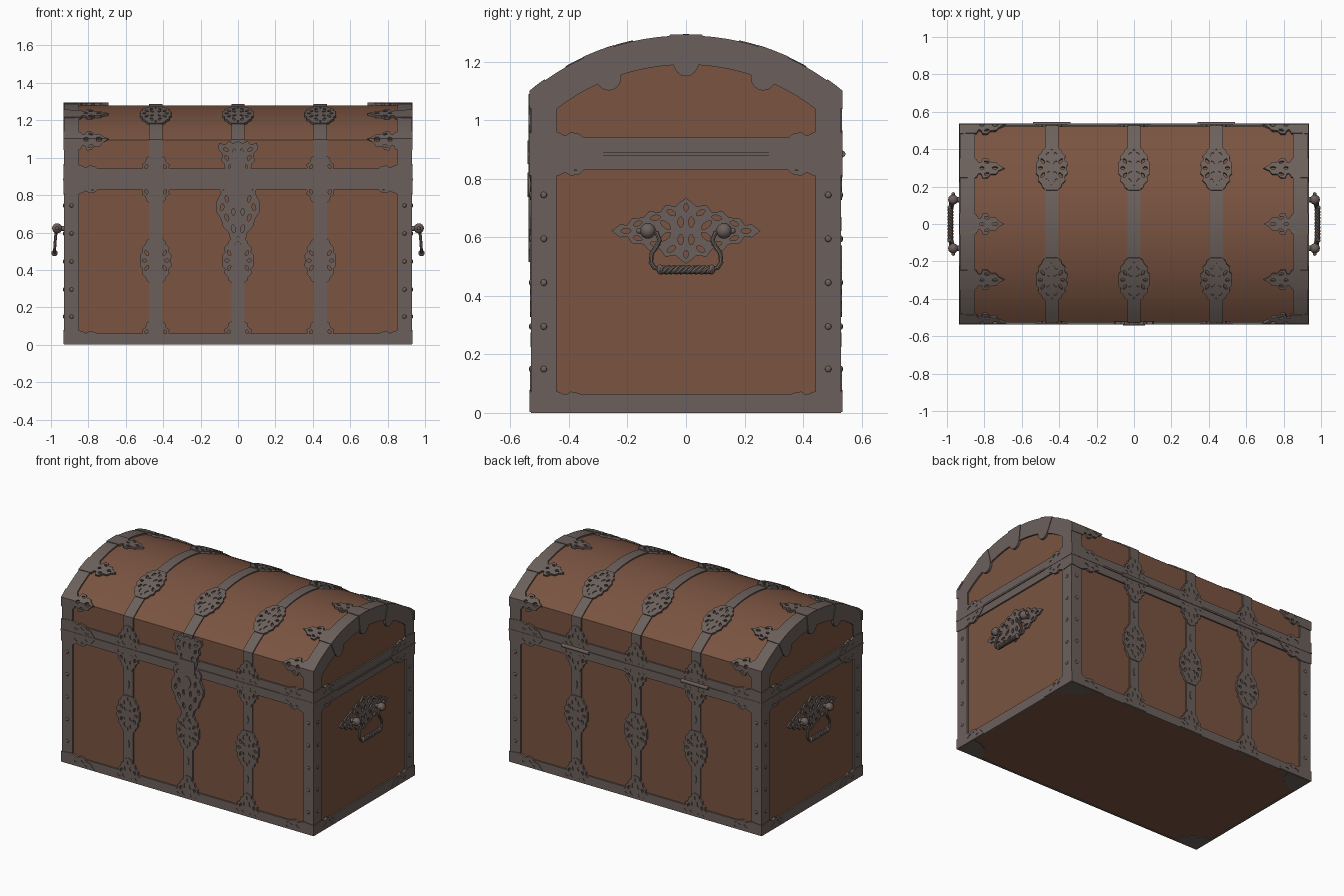
import bpy, bmesh, math
from mathutils import Vector, Matrix
from mathutils.geometry import tessellate_polygon

if "Cube" in bpy.data.objects:
    bpy.data.objects.remove(bpy.data.objects["Cube"])

# Main dimensions of the wooden core
HX, HY, EAVE, TOP = 0.92, 0.52, 1.095, 1.28
RISE = TOP - EAVE
R = (HY ** 2 + RISE ** 2) / (2 * RISE)
ZC = TOP - R
HALF = math.asin(HY / R)
A = R * HALF


def material(name, rgb):
    m = bpy.data.materials.new(name)
    m.diffuse_color = (*rgb, 1)
    m.use_nodes = True
    m.node_tree.nodes["Principled BSDF"].inputs["Base Color"].default_value = m.diffuse_color
    return m


WOOD = material("brown_wood", (0.195, 0.088, 0.053))
IRON = material("grey_iron", (0.148, 0.117, 0.106))


def finish(name, bm, mat):
    me = bpy.data.meshes.new(name)
    bm.to_mesh(me)
    bm.free()
    me.materials.append(mat)
    ob = bpy.data.objects.new(name, me)
    bpy.context.collection.objects.link(ob)
    return ob


# Surface maps: (u, v, height) -> point
def over(u, t, h):
    """Wraps around front, vaulted top and back; t is length from the ridge."""
    k = 1 if t > 0 else -1
    if abs(abs(t) - A) < 1e-4:
        return Vector((u, k * (HY + h), EAVE + 0.475 * h))
    if abs(t) < A:
        return Vector((u, (R + h) * math.sin(t / R), ZC + (R + h) * math.cos(t / R)))
    return Vector((u, k * (HY + h), EAVE + A - abs(t)))


def end_map(s):
    return lambda y, z, h: Vector((s * (HX + h), y, z))


def end_polar(s):
    return lambda u, v, h: Vector((s * (HX + h), (R + v) * math.sin(u / R), ZC + (R + v) * math.cos(u / R)))


def under(u, v, h):
    return Vector((u, v, 0.004 - h))


def wall_t(k, z):
    return k * (A + EAVE - z)


# Flat shapes: (outline, holes)
def sym(half):
    """Mirrors a right-hand half outline, listed bottom to top."""
    return half + [(-x, y) for x, y in reversed(half) if x > 1e-6]


def quad_sym(q):
    up = sym(q)
    return up + [(x, -y) for x, y in reversed(up) if y > 1e-6]


def lens(cx, cy, a, b, rot=0):
    pts = []
    for i in range(10):
        w = math.tau * i / 10
        x, y = a * math.cos(w), b * math.sin(w) * abs(math.sin(w)) ** 0.5
        c, s = math.cos(math.radians(rot)), math.sin(math.radians(rot))
        pts.append((cx + x * c - y * s, cy + x * s + y * c))
    return pts


def mirror_holes(holes, both=False):
    out = []
    for x, y, a, b, r in holes:
        out.append(lens(x, y, a, b, r))
        if x:
            out.append(lens(-x, y, a, b, -r))
        if both and y:
            out.append(lens(x, -y, a, b, -r))
            if x:
                out.append(lens(-x, -y, a, b, r))
    return out


def rect(u0, u1, v0, v1):
    return [(u0, v0), (u1, v0), (u1, v1), (u0, v1)]


def place(shape, u0, v0, su=1, sv=1):
    f = lambda loop: [(u0 + su * x, v0 + sv * y) for x, y in loop]
    return f(shape[0]), [f(h) for h in shape[1]]


def plates(name, items, mat=IRON):
    """Builds thin plates from (shape, map, low, high) items as one object."""
    main = bmesh.new()
    for (outline, holes), fmap, h0, h1 in items:
        bm = bmesh.new()
        loops = [[Vector((x, y, 0)) for x, y in lp] for lp in [outline] + holes]
        flat = [p for lp in loops for p in lp]
        lo = [bm.verts.new((p.x, p.y, h0)) for p in flat]
        hi = [bm.verts.new((p.x, p.y, h1)) for p in flat]
        for a, b, c in tessellate_polygon(loops):
            if abs((flat[b] - flat[a]).cross(flat[c] - flat[a]).z) > 1e-10:
                bm.faces.new((hi[a], hi[b], hi[c]))
                bm.faces.new((lo[c], lo[b], lo[a]))
        base = 0
        for lp in loops:
            n = len(lp)
            for i in range(n):
                a, b = base + i, base + (i + 1) % n
                bm.faces.new((lo[a], lo[b], hi[b], hi[a]))
            base += n
        if fmap is over:
            vs = [p.y for p in flat]
            for c in [A * i / 12 for i in range(-12, 13)]:
                if min(vs) < c < max(vs):
                    bmesh.ops.bisect_plane(bm, geom=bm.verts[:] + bm.edges[:] + bm.faces[:],
                                           plane_co=(0, c, 0), plane_no=(0, 1, 0), dist=1e-5)
        for v in bm.verts:
            v.co = fmap(*v.co)
        bmesh.ops.recalc_face_normals(bm, faces=bm.faces[:])
        tmp = bpy.data.meshes.new("tmp")
        bm.to_mesh(tmp)
        bm.free()
        main.from_mesh(tmp)
        bpy.data.meshes.remove(tmp)
    return finish(name, main, mat)


# Wooden body and vaulted lid
bm = bmesh.new()
bmesh.ops.create_cube(bm, size=1, matrix=Matrix.Translation((0, 0, 0.443)) @ Matrix.Diagonal((2 * HX, 2 * HY, 0.878, 1)))
finish("wooden_body", bm, WOOD)
arc = [(R * math.sin(HALF * i / 12), ZC + R * math.cos(HALF * i / 12)) for i in range(12, -13, -1)]
bm = bmesh.new()
face = bm.faces.new([bm.verts.new((-HX, y, z)) for y, z in [(-HY, 0.886), (HY, 0.886)] + arc])
ext = bmesh.ops.extrude_face_region(bm, geom=[face], use_keep_orig=True)
bmesh.ops.translate(bm, verts=[g for g in ext["geom"] if isinstance(g, bmesh.types.BMVert)], vec=(2 * HX, 0, 0))
bmesh.ops.recalc_face_normals(bm, faces=bm.faces[:])
finish("wooden_lid", bm, WOOD)

# Iron frames around every face
TRIM = 0.01
frames = []
ring = lambda r, zc, w: [(r * math.sin(w * i / 12), zc + r * math.cos(w * i / 12)) for i in range(12, -13, -1)]
lid_end = ([(-0.53, 0.889), (0.53, 0.889), (0.53, 1.1)] + ring(R + TRIM, ZC, HALF) + [(-0.53, 1.1)],
           [[(-0.44, 0.943), (0.44, 0.943)] + ring(0.72, 0.47, math.asin(0.44 / 0.72))])
body_end = (rect(-0.53, 0.53, 0, 0.88), [rect(-0.442, 0.442, 0.065, 0.83)])
for s in (-1, 1):
    frames += [(lid_end, end_map(s), 0, TRIM), (body_end, end_map(s), 0, TRIM)]
    t = wall_t(s, 0)
    up = lambda z: wall_t(s, z)
    frames.append(((rect(-0.93, 0.93, t, up(0.88)), [rect(-0.85, 0.85, up(0.06), up(0.83))]), over, 0, TRIM))
    frames.append(((rect(-0.93, 0.93, up(0.889), up(0.943)), []), over, 0, TRIM))
    frames.append(((rect(s * 0.85, s * 0.93, wall_t(-1, 0.943), wall_t(1, 0.943)), []), over, 0, TRIM))
plates("iron_frames", frames)

# Straps running right round the chest
STRAPS = (-0.44, 0, 0.44)
plates("straps", [((rect(x - 0.035, x + 0.035, wall_t(-1, 0), wall_t(1, 0)), []), over, 0, 0.0075) for x in STRAPS])

# Pierced strap ornaments
rosette = (quad_sym([(0.082, 0), (0.084, 0.03), (0.07, 0.045), (0.073, 0.07), (0.055, 0.088), (0.05, 0.105), (0.03, 0.122)]),
           mirror_holes([(0.06, 0, 0.012, 0.009, 0), (0.048, 0.04, 0.016, 0.008, 60), (0.02, 0.03, 0.013, 0.007, 50),
                         (0.022, 0.075, 0.017, 0.008, 110), (0, 0.1, 0.005, 0.01, 0)], True))
crest = (sym([(0.088, 0), (0.088, 0.042), (0.07, 0.055), (0.074, 0.075), (0.055, 0.088), (0.05, 0.11), (0.032, 0.122), (0.028, 0.14), (0, 0.152)]),
         mirror_holes([(0.065, 0.025, 0.012, 0.009, 20), (0.03, 0.03, 0.014, 0.008, 60), (0.05, 0.062, 0.014, 0.008, 110),
                       (0.02, 0.08, 0.015, 0.007, 100), (0, 0.12, 0.006, 0.012, 0)]))
HI = 0.013
orn = []
for x in STRAPS:
    for k in (-1, 1):
        orn += [(place(rosette, x, wall_t(k, 0.45)), over, 0, HI),
                (place(rosette, x, k * R * math.asin(0.295 / R)), over, 0, HI),
                (place(crest, x, wall_t(k, 0.889), 1, -k), over, 0, HI),
                (place(crest, x, wall_t(k, 0.88), 1, k), over, 0, HI),
                (place(crest, x, wall_t(k, 0.005), 1, -k), over, 0, HI)]
        orn += [((lens(x, wall_t(k, z), 0.009, 0.026), []), over, 0, 0.012) for z in (0.25, 0.645)]
plates("strap_ornaments", orn)

# Leaf shaped corner mounts, lid fingers and end tabs
leaf = ([(0, 0), (0, 0.068), (0.075, 0.076), (0.1, 0.068), (0.12, 0.058), (0.14, 0.07), (0.17, 0.064), (0.188, 0.045), (0.215, 0.04), (0.25, 0)],
        [lens(0.115, 0.035, 0.018, 0.009, 20), lens(0.16, 0.043, 0.014, 0.008, -30), lens(0.19, 0.02, 0.014, 0.007, 0)])
finger_half = [(0.0, 0.055), (0.09, 0.052), (0.102, 0.03), (0.115, 0.032), (0.125, 0.056), (0.15, 0.054), (0.165, 0.035), (0.195, 0.034), (0.21, 0.015), (0.24, 0)]
finger = (finger_half + [(x, -y) for x, y in reversed(finger_half) if y > 0],
          [lens(0.145, s * 0.033, 0.014, 0.007, -20 * s) for s in (-1, 1)] + [lens(0.19, 0, 0.016, 0.009), lens(0.12, 0, 0.012, 0.008)])
tab = ([(-0.055, 0.012), (0.055, 0.012), (0.053, -0.05)] +
       [(0.05 * math.cos(w), -0.08 - 0.05 * math.sin(w)) for w in [math.pi * i / 8 for i in range(9)]] + [(-0.053, -0.05)], [])
FINGER_T = R * math.asin(0.295 / R)
mounts = []
for s in (-1, 1):
    for k in (-1, 1):
        for z, d in ((0.889, 1), (0.88, -1), (0.003, 1)):
            mounts.append((place(leaf, s * 0.933, wall_t(k, z), -s, -k * d), over, 0, 0.014))
            mounts.append((place(leaf, k * 0.533, z, -k, d), end_map(s), 0, 0.014))
        # quarter round plate under each corner
        q = [(0, 0), (0.17, 0)] + [(0.17 * math.cos(w), 0.15 * math.sin(w)) for w in (0.4, 0.8, 1.2)] + [(0, 0.15)]
        mounts.append((place((q, []), s * 0.93, k * 0.53, -s, -k), under, 0, 0.004))
    for t in (-A, -FINGER_T, 0, FINGER_T, A):
        mounts.append((place(finger, s * 0.933, t, -s, 1), over, 0, 0.014))
    mounts += [(place(tab, t, 0), end_polar(s), 0, 0.014) for t in (-FINGER_T, 0, FINGER_T)]
plates("corner_mounts", mounts)

# Front clasp
hasp = (sym([(0.065, 0), (0.075, 0.03), (0.068, 0.07), (0.09, 0.095), (0.082, 0.13), (0.108, 0.16), (0.1, 0.19), (0.07, 0.18), (0.05, 0.2), (0.025, 0.188), (0, 0.2)]),
        mirror_holes([(0.04, 0.06, 0.018, 0.009, 80), (0.06, 0.11, 0.016, 0.009, 60), (0.065, 0.155, 0.016, 0.009, 20), (0.022, 0.14, 0.02, 0.008, 100)]))
lock = (sym([(0.085, 0), (0.105, 0.03), (0.092, 0.07), (0.118, 0.12), (0.115, 0.17), (0.09, 0.21), (0.08, 0.25), (0.05, 0.28), (0.04, 0.32), (0.015, 0.34), (0, 0.365)]),
        mirror_holes([(0.07, 0.04, 0.016, 0.009, 60), (0.06, 0.1, 0.02, 0.009, 100), (0.085, 0.145, 0.02, 0.01, 80), (0.06, 0.2, 0.02, 0.01, 110),
                      (0.025, 0.26, 0.022, 0.01, 100), (0.0, 0.315, 0.008, 0.016, 0), (0.025, 0.17, 0.02, 0.009, 90)]))
plates("clasp", [(place(hasp, 0, wall_t(-1, 0.889)), over, 0, 0.018),
                 (place(lock, 0, wall_t(-1, 0.88), 1, -1), over, 0, 0.018),
                 ((rect(-0.06, 0.06, wall_t(-1, 0.85), wall_t(-1, 0.93)), []), over, 0, 0.022),
                 ((lens(0, wall_t(-1, 0.78), 0.03, 0.045), []), over, 0, 0.022)])

# Pierced handle plates
hplate = (quad_sym([(0.255, 0), (0.225, 0.022), (0.2, 0.02), (0.185, 0.042), (0.145, 0.046), (0.125, 0.068), (0.09, 0.062), (0.07, 0.088), (0.035, 0.084), (0.018, 0.1), (0, 0.112)]),
          mirror_holes([(0.018, 0.03, 0.01, 0.018, 0), (0.205, 0, 0.018, 0.009, 0), (0.165, 0.025, 0.016, 0.008, -20), (0.07, 0.02, 0.022, 0.01, 40),
                        (0.105, 0.045, 0.018, 0.009, -10), (0.05, 0.062, 0.017, 0.009, 30), (0, 0.08, 0.008, 0.014, 0)], True))
plates("handle_plates", [(place(hplate, 0, 0.622), end_map(s), 0, 0.01) for s in (-1, 1)])


def ball(bm, co, r, squash=(1, 1, 1)):
    bmesh.ops.create_uvsphere(bm, u_segments=12, v_segments=8, radius=r, matrix=Matrix.Translation(co) @ Matrix.Diagonal((*squash, 1)))


def rod(bm, co, r, length, axis="X"):
    rot = Matrix.Rotation(math.pi / 2, 4, "Y" if axis == "X" else "X")
    bmesh.ops.create_cone(bm, cap_ends=True, segments=14, radius1=r, radius2=r, depth=length, matrix=Matrix.Translation(co) @ rot)


def tube(name, paths, r):
    cu = bpy.data.curves.new(name + "_path", "CURVE")
    cu.dimensions, cu.bevel_depth, cu.bevel_resolution, cu.use_fill_caps = "3D", r, 2, True
    for pts in paths:
        sp = cu.splines.new("POLY")
        sp.points.add(len(pts) - 1)
        for p, co in zip(sp.points, pts):
            p.co = (*co, 1)
    tmp = bpy.data.objects.new(name + "_path", cu)
    bpy.context.collection.objects.link(tmp)
    me = bpy.data.meshes.new_from_object(tmp.evaluated_get(bpy.context.evaluated_depsgraph_get()))
    bpy.data.objects.remove(tmp)
    me.materials.clear()
    me.materials.append(IRON)
    bpy.context.collection.objects.link(bpy.data.objects.new(name, me))


# Swinging handles: bosses, side arms and twisted grip
bosses, arms, strands = bmesh.new(), [], []
for s in (-1, 1):
    for k in (-1, 1):
        rod(bosses, (s * 0.94, k * 0.13, 0.622), 0.014, 0.05)
        ball(bosses, (s * 0.967, k * 0.13, 0.622), 0.027)
        ball(bosses, (s * 0.967, k * 0.16, 0.622), 0.01)
        ball(bosses, (s * 0.981, k * 0.088, 0.49), 0.017, (1, 0.7, 1))
        arms.append([(s * x, k * y, z) for x, y, z in ((0.967, 0.13, 0.622), (0.97, 0.1, 0.615), (0.974, 0.09, 0.59), (0.976, 0.1, 0.57),
                                                       (0.978, 0.117, 0.545), (0.98, 0.12, 0.515), (0.981, 0.108, 0.496), (0.981, 0.085, 0.49))])
    for j in range(3):
        strands.append([(s * 0.981 + 0.008 * math.cos(i * 0.45 + j * math.tau / 3), -0.088 + 0.176 * i / 48,
                         0.489 + 0.008 * math.sin(i * 0.45 + j * math.tau / 3)) for i in range(49)])
finish("handle_bosses", bosses, IRON)
tube("handle_arms", arms, 0.008)
tube("handle_grips", strands, 0.008)

# Rivets on the corner posts
bm = bmesh.new()
for z in (0.15, 0.295, 0.445, 0.595, 0.745):
    for s in (-1, 1):
        for k in (-1, 1):
            ball(bm, (s * 0.93, k * 0.486, z), 0.011, (0.6, 1, 1))
            ball(bm, (s * 0.89, k * 0.53, z), 0.011, (1, 0.6, 1))
finish("rivets", bm, IRON)

# Seam lip and rear hinges
bm = bmesh.new()
bmesh.ops.create_cube(bm, size=1, matrix=Matrix.Translation((0, 0, 0.8845)) @ Matrix.Diagonal((1.872, 1.072, 0.011, 1)))
finish("seam_lip", bm, IRON)
bm = bmesh.new()
for x in (-0.44, 0.44):
    rod(bm, (x, 0.533, 0.8845), 0.012, 0.2)
finish("rear_hinges", bm, IRON)

for ob in bpy.context.collection.objects:
    ob.select_set(True)
    bpy.context.view_layer.objects.active = ob
bpy.ops.object.shade_smooth_by_angle(angle=math.radians(30))
